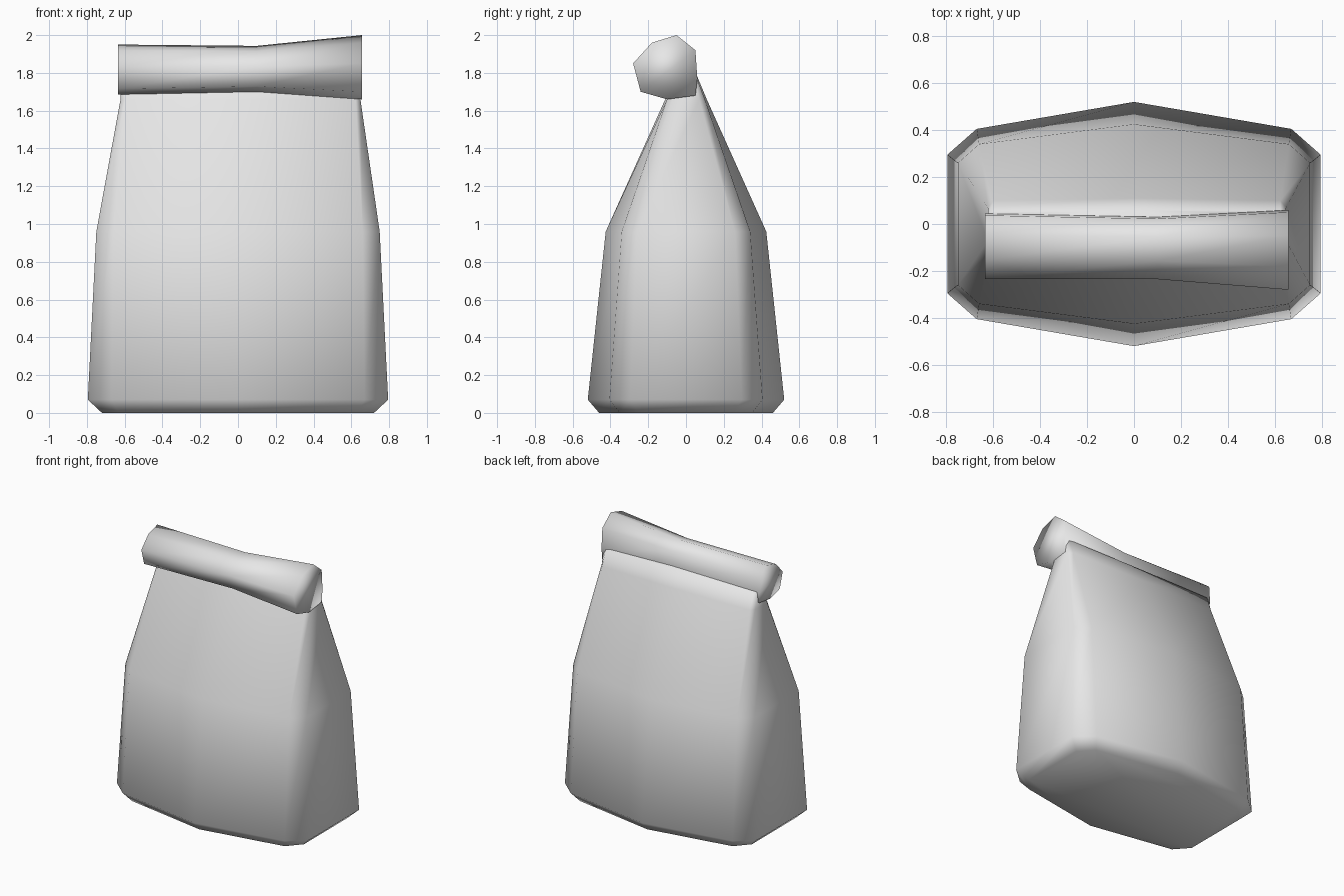
import bpy
import bmesh

cube = bpy.data.objects.get("Cube")
if cube:
    bpy.data.objects.remove(cube, do_unlink=True)

paper = bpy.data.materials.new("grey paper")
paper.use_nodes = True
paper.diffuse_color = (0.8, 0.8, 0.8, 1)
paper.node_tree.nodes["Principled BSDF"].inputs["Base Color"].default_value = (0.8, 0.8, 0.8, 1)


def loft(name, rings):
    """Skin a row of closed rings and cap both ends."""
    bm = bmesh.new()
    loops = [[bm.verts.new(p) for p in ring] for ring in rings]
    n = len(loops[0])
    for a, b in zip(loops, loops[1:]):
        for i in range(n):
            j = (i + 1) % n
            bm.faces.new((a[i], a[j], b[j], b[i]))
    bm.faces.new(loops[0][::-1])
    bm.faces.new(loops[-1])
    bmesh.ops.recalc_face_normals(bm, faces=bm.faces)
    for f in bm.faces:
        f.smooth = True
    mesh = bpy.data.meshes.new(name)
    bm.to_mesh(mesh)
    bm.free()
    mesh.materials.append(paper)
    obj = bpy.data.objects.new(name, mesh)
    bpy.context.collection.objects.link(obj)
    return obj


def bag_ring(z, side, corner, middle, shift=0.0):
    """Ten-sided outline: narrow sides, cut corners and a ridge front and back."""
    (sx, sy), (cx, cy) = side, corner
    half = [(sx, -sy), (sx, sy), (cx, cy), (0, middle), (-cx, cy)]
    return [(x + shift, y, z) for x, y in half + [(-x, -y) for x, y in half]]


# Bag body, from the bevelled base to the pinched neck
loft("bag_body", [
    bag_ring(0.0, (0.72, 0.25), (0.63, 0.35), 0.46),
    bag_ring(0.07, (0.795, 0.295), (0.67, 0.405), 0.52),
    bag_ring(0.96, (0.75, 0.26), (0.66, 0.34), 0.425),
    bag_ring(1.66, (0.635, 0.07), (0.61, 0.1), 0.11, 0.013),
    bag_ring(1.78, (0.635, 0.04), (0.61, 0.055), 0.06, 0.013),
])

# Rolled top: one profile, tilted and enlarged toward one end
profile = [(-0.10, 1.66), (-0.24, 1.70), (-0.28, 1.85), (-0.18, 1.96),
           (-0.05, 2.0), (0.05, 1.92), (0.06, 1.77), (0.05, 1.68)]


def roll_ring(x, front, back, low, high):
    y_scale = (back - front) / 0.34
    z_scale = (high - low) / 0.34
    return [(x, front + (y + 0.28) * y_scale, low + (z - 1.66) * z_scale)
            for y, z in profile]


loft("rolled_top", [
    roll_ring(-0.635, -0.235, 0.045, 1.685, 1.95),
    roll_ring(0.1, -0.235, 0.03, 1.70, 1.943),
    roll_ring(0.657, -0.28, 0.06, 1.66, 2.0),
])
